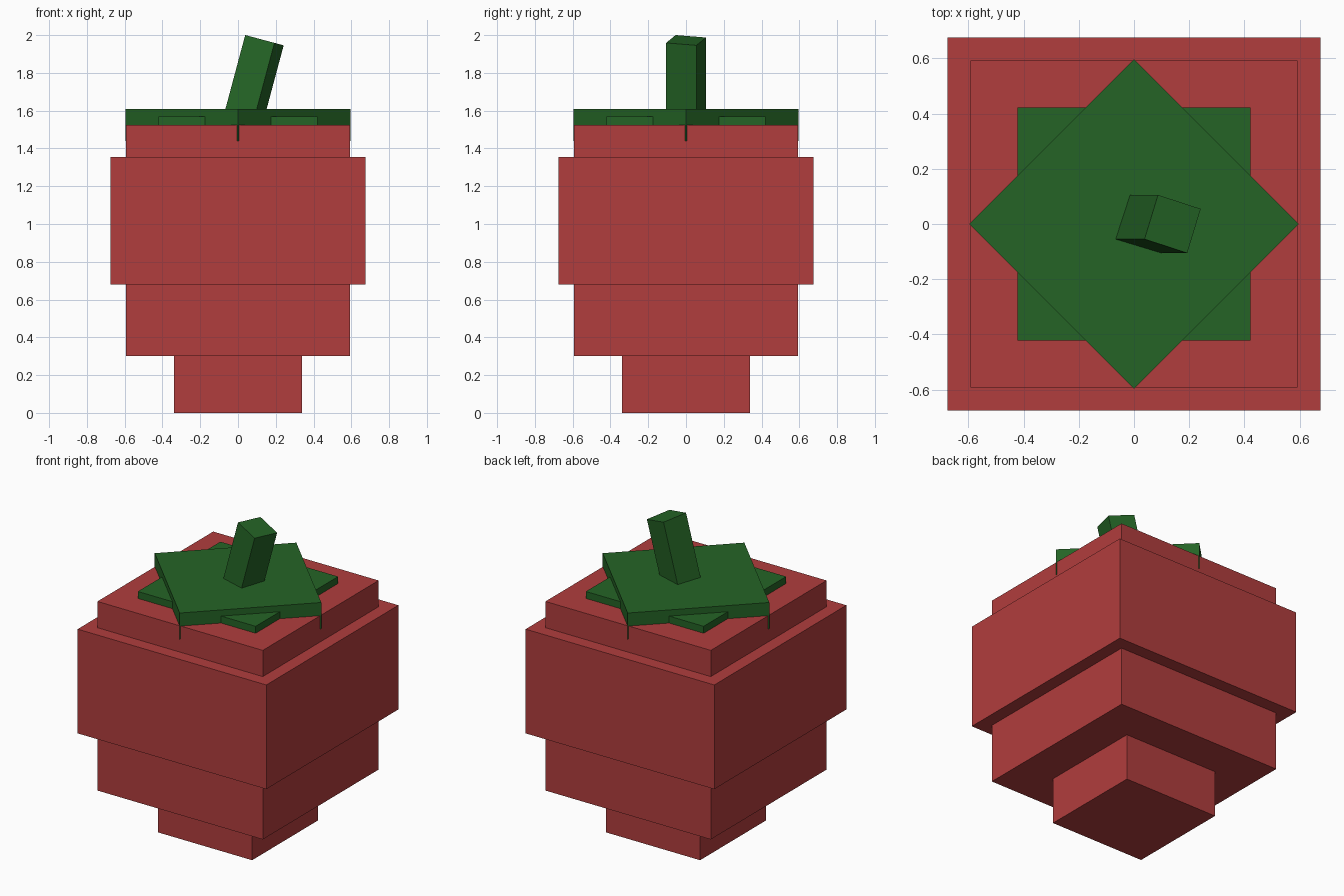
import bpy
from math import radians
from mathutils import Euler, Vector

cube = bpy.data.objects.get("Cube")
if cube:
    bpy.data.objects.remove(cube, do_unlink=True)


def material(name, rgb):
    mat = bpy.data.materials.new(name)
    mat.use_nodes = True
    colour = (*rgb, 1)
    mat.diffuse_color = colour
    mat.node_tree.nodes["Principled BSDF"].inputs["Base Color"].default_value = colour
    return mat


red = material("fruit red", (0.44, 0.047, 0.047))
green = material("leaf green", (0.018, 0.127, 0.019))


def block(name, width, low, high, mat, yaw=0):
    """Square block centred on the z axis, between two heights."""
    bpy.ops.mesh.primitive_cube_add(size=1, location=(0, 0, (low + high) / 2))
    obj = bpy.context.object
    obj.name = name
    obj.scale = (width, width, high - low)
    obj.rotation_euler.z = radians(yaw)
    obj.data.materials.append(mat)
    return obj


# Stepped fruit body
block("fruit_tip", 0.675, 0, 0.4, red)
block("fruit_core", 1.185, 0.3, 1.525, red)
block("fruit_belly", 1.352, 0.68, 1.355, red)

# Two crossed square leaves, sunk into the top
block("lower_leaf", 0.844, 1.4, 1.57, green)
block("upper_leaf", 0.844, 1.44, 1.61, green, yaw=45)

# Leaning, twisted stem
stem = block("stem", 0.168, 0, 0.54, green)
lean = Euler((0, radians(15), 0)).to_matrix()
twist = Euler((0, 0, radians(-17.5))).to_matrix()
stem.rotation_euler = (lean @ twist).to_euler()
stem.location = Vector((0.14, 0, 1.973)) - lean @ Vector((0, 0, 0.27))
